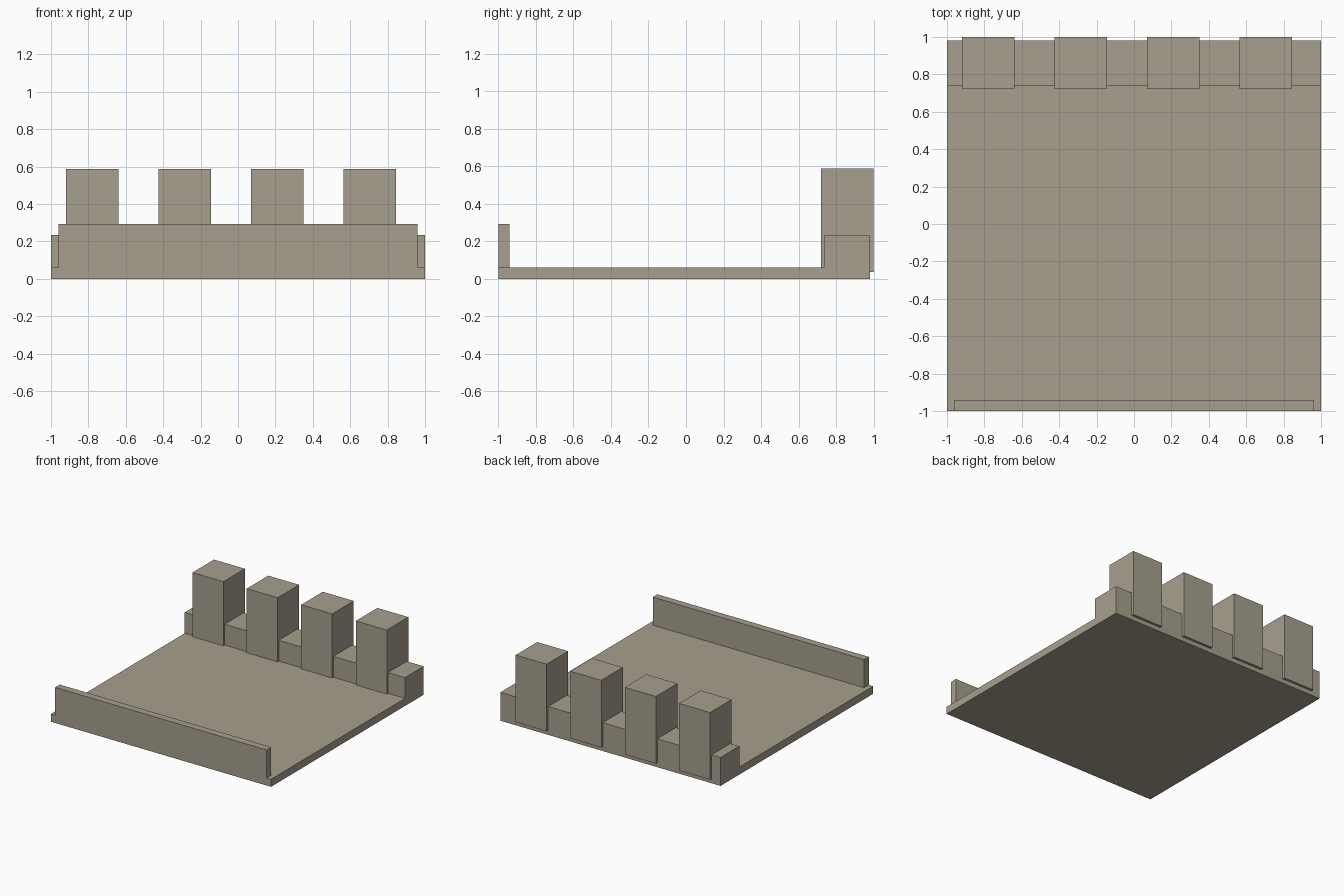
import bpy, bmesh

if "Cube" in bpy.data.objects:
    bpy.data.objects.remove(bpy.data.objects["Cube"])

stone = bpy.data.materials.new("warm grey stone")
stone.diffuse_color = (0.39, 0.35, 0.275, 1)
stone.use_nodes = True
stone.node_tree.nodes["Principled BSDF"].inputs["Base Color"].default_value = stone.diffuse_color


def extrude_profile(name, profile, x0, x1):
    """Extrude a closed (y, z) profile along x."""
    bm = bmesh.new()
    face = bm.faces.new([bm.verts.new((x0, y, z)) for y, z in profile])
    new = bmesh.ops.extrude_face_region(bm, geom=[face])["geom"]
    moved = [v for v in new if isinstance(v, bmesh.types.BMVert)]
    bmesh.ops.translate(bm, verts=moved, vec=(x1 - x0, 0, 0))
    bmesh.ops.recalc_face_normals(bm, faces=bm.faces)
    mesh = bpy.data.meshes.new(name)
    bm.to_mesh(mesh)
    bm.free()
    mesh.materials.append(stone)
    obj = bpy.data.objects.new(name, mesh)
    bpy.context.collection.objects.link(obj)
    return obj


def box(name, x0, x1, y0, y1, z0, z1):
    return extrude_profile(name, [(y0, z0), (y1, z0), (y1, z1), (y0, z1)], x0, x1)


# Floor slab with the low back wall in one L-shaped section
extrude_profile("floor_and_back_wall",
                [(-1, 0), (0.98, 0), (0.98, 0.233), (0.737, 0.233),
                 (0.737, 0.062), (-1, 0.062)], -1, 1)

# Thin front parapet standing on the slab
box("front_parapet", -0.96, 0.96, -1, -0.94, 0.062, 0.292)

# Four square battlement blocks straddling the back wall
for i, x in enumerate((-0.919, -0.426, 0.069, 0.565)):
    box(f"battlement_{i + 1}", x, x + 0.281, 0.721, 1, 0.037, 0.588)
